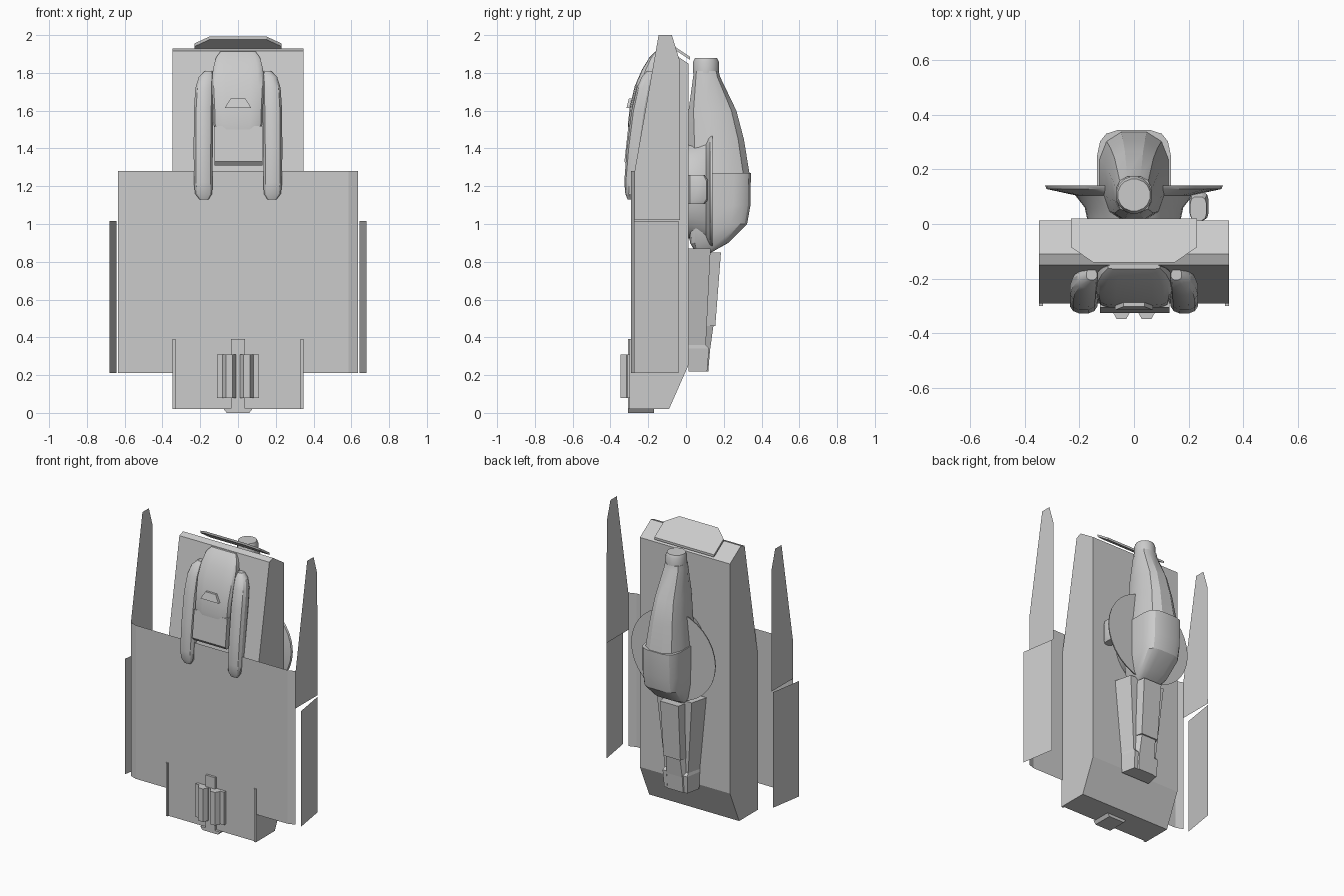
import bpy, bmesh
from math import cos, sin, pi, radians


def make(name, verts, faces, smooth=False):
    me = bpy.data.meshes.new(name)
    me.from_pydata(verts, [], faces)
    bm = bmesh.new()
    bm.from_mesh(me)
    bmesh.ops.recalc_face_normals(bm, faces=bm.faces)
    bm.to_mesh(me)
    bm.free()
    ob = bpy.data.objects.new(name, me)
    bpy.context.collection.objects.link(ob)
    if smooth:
        bpy.ops.object.select_all(action='DESELECT')
        ob.select_set(True)
        bpy.context.view_layer.objects.active = ob
        bpy.ops.object.shade_smooth_by_angle(angle=radians(28))
    return ob


def skin(name, rings, smooth=False):
    """Join equal-length rings into a capped solid."""
    n = len(rings[0])
    faces = [[i * n + j, i * n + (j + 1) % n, (i + 1) * n + (j + 1) % n, (i + 1) * n + j]
             for i in range(len(rings) - 1) for j in range(n)]
    last = (len(rings) - 1) * n
    faces += [list(range(n)), list(range(last, last + n))]
    return make(name, [v for r in rings for v in r], faces, smooth)


def loft(name, sections, n=12, power=0.6, smooth=True):
    """Sections (z, y0, y1, centre x, half width) as rounded outlines."""
    def bend(v):
        return (abs(v) ** power) * (1 if v >= 0 else -1)
    rings = []
    for z, y0, y1, cx, hx in sections:
        angles = [2 * pi * (j + 0.5) / n for j in range(n)]
        rings.append([(cx + hx * bend(cos(a)), (y0 + y1) / 2 + (y1 - y0) / 2 * bend(sin(a)), z)
                      for a in angles])
    return skin(name, rings, smooth)


def side_prism(name, profile, x0, x1):
    """Extrude a (y, z) profile along x."""
    return skin(name, [[(x, y, z) for y, z in profile] for x in (x0, x1)])


def taper(name, sections):
    """Stack of rectangles (z, y0, y1, half width at front, half width at back)."""
    return skin(name, [[(-a, y0, z), (a, y0, z), (b, y1, z), (-b, y1, z)]
                       for z, y0, y1, a, b in sections])


# main hull
side_prism("hull", [(-.29, .02), (-.09, .02), (.012, .25), (.012, 1.85), (-.11, 1.93),
                    (-.15, 1.915), (-.29, 1.13)], -.347, .347)

# wide front shield with slightly bent outer strips
outline = [(-.635, -.272), (-.585, -.29), (.585, -.29), (.635, -.272)]
make("front_shield", [(x, y, z) for z in (.21, 1.28) for x, y in outline],
     [(i, i + 1, i + 5, i + 4) for i in range(3)])

for s, label in ((1, "right"), (-1, "left")):
    # tall upright blade and the slanted flap below it
    blade = [(-.272, 1.02), (-.272, 1.28), (-.145, 2), (-.075, 2), (-.035, 1.87), (-.032, 1.02)]
    make(label + "_blade", [(s * .635, y, z) for y, z in blade], [range(6)])
    make(label + "_flap", [(s * x, y, z) for x, y, z in
         ((.642, -.04, .21), (.68, -.275, .21), (.68, -.275, 1.015), (.642, -.04, 1.015))], [range(4)])
    # thin ribs at the lower front corners
    side_prism(label + "_rib", [(-.30, .02), (-.28, .02), (-.28, .39), (-.30, .39)], s * .332, s * .347)
    # elongated pods beside the front housing
    loft(label + "_pod", [(1.13, -.31, -.28, s * .18, .025), (1.16, -.322, -.265, s * .182, .046),
                          (1.22, -.328, -.25, s * .184, .051), (1.4, -.315, -.22, s * .184, .052),
                          (1.6, -.29, -.19, s * .182, .053), (1.72, -.262, -.17, s * .178, .049),
                          (1.78, -.235, -.165, s * .168, .04), (1.81, -.205, -.165, s * .155, .02)], 12, .8)
    # hexagonal latch cylinders
    skin(label + "_latch_cylinder",
         [[(s * .046 + .036 * cos(i * pi / 3), -.314 + .038 * sin(i * pi / 3), z) for i in range(6)]
          for z in (.08, .31)])

# tilted top plate
plan = [(-.23, .02), (.23, .02), (.23, -.085), (.15, -.14), (-.15, -.14), (-.23, -.085)]
skin("top_plate", [[(x, y, 1.899 - y * .67 - t + (-.0)) for x, y in plan] for t in (0, .016)])

# front housing: rounded hood, lower cover and small lens hood
loft("front_hood", [(1.5, -.308, -.2, 0, .122), (1.53, -.308, -.2, 0, .132), (1.62, -.298, -.19, 0, .134),
                    (1.73, -.272, -.17, 0, .14), (1.82, -.232, -.155, 0, .134),
                    (1.88, -.195, -.15, 0, .118), (1.912, -.165, -.148, 0, .095)], 16, .45)
side_prism("front_cover", [(-.326, 1.33), (-.305, 1.52), (-.2, 1.52), (-.25, 1.31), (-.31, 1.31)], -.125, .13)
skin("lens_hood", [[(x, -.315, 1.615), (x * .55, -.302, 1.665), (x * .55, -.26, 1.665), (x, -.26, 1.615)]
                   for x in (-.07, .07)])

# lower front latch
taper("latch_block", [(.08, -.31, -.28, .11, .11), (.31, -.31, -.28, .11, .11)])
taper("latch_rod", [(0, -.306, -.26, .036, .036), (.39, -.306, -.26, .036, .036)])
taper("latch_foot", [(0, -.306, -.17, .06, .06), (.022, -.306, -.17, .077, .077)])

# bottle-shaped rear body and its cap
loft("rear_tank", [(.85, .05, .135, 0, .08), (.9, .02, .225, 0, .115), (1.0, .01, .325, 0, .133),
                   (1.1, .01, .343, 0, .136), (1.27, .01, .345, 0, .136)], 16, .5)
loft("rear_neck", [(1.27, .01, .34, 0, .13), (1.45, .01, .31, 0, .11), (1.6, .01, .27, 0, .092),
                   (1.78, .036, .182, 0, .07), (1.81, .04, .175, 0, .066)], 12, .75)
loft("rear_cap", [(1.8, .037, .175, 0, .067), (1.86, .037, .175, 0, .067), (1.88, .047, .165, 0, .06)], 16, 1)

# round flared dish behind the rear body
dish = [(.012, .17, .25), (.06, .18, .27), (.105, .215, .285), (.128, .32, .305), (.14, .325, .31)]
skin("rear_dish", [[(rx * cos(2 * pi * j / 32), y, 1.175 + rz * sin(2 * pi * j / 32)) for j in range(32)]
                   for y, rx, rz in dish], True)
# side knob on the right of the dish
loft("dish_knob", [(1.105, .012, .1, .235, .03), (1.13, .012, .118, .238, .036),
                   (1.23, .012, .118, .238, .036), (1.26, .012, .1, .235, .03)], 12, .6)

# tapered lower rear grip with raised spine
taper("rear_grip", [(.22, .012, .112, .11, .09), (.34, .012, .122, .115, .095),
                    (.36, .012, .105, .115, .09), (.87, .012, .13, .165, .135)])
taper("grip_spine", [(.22, .09, .118, .085, .06), (.33, .09, .127, .085, .06),
                     (.46, .09, .145, .085, .055)])
taper("grip_spine_box", [(.46, .08, .155, .085, .065), (.85, .08, .185, .09, .07)])
